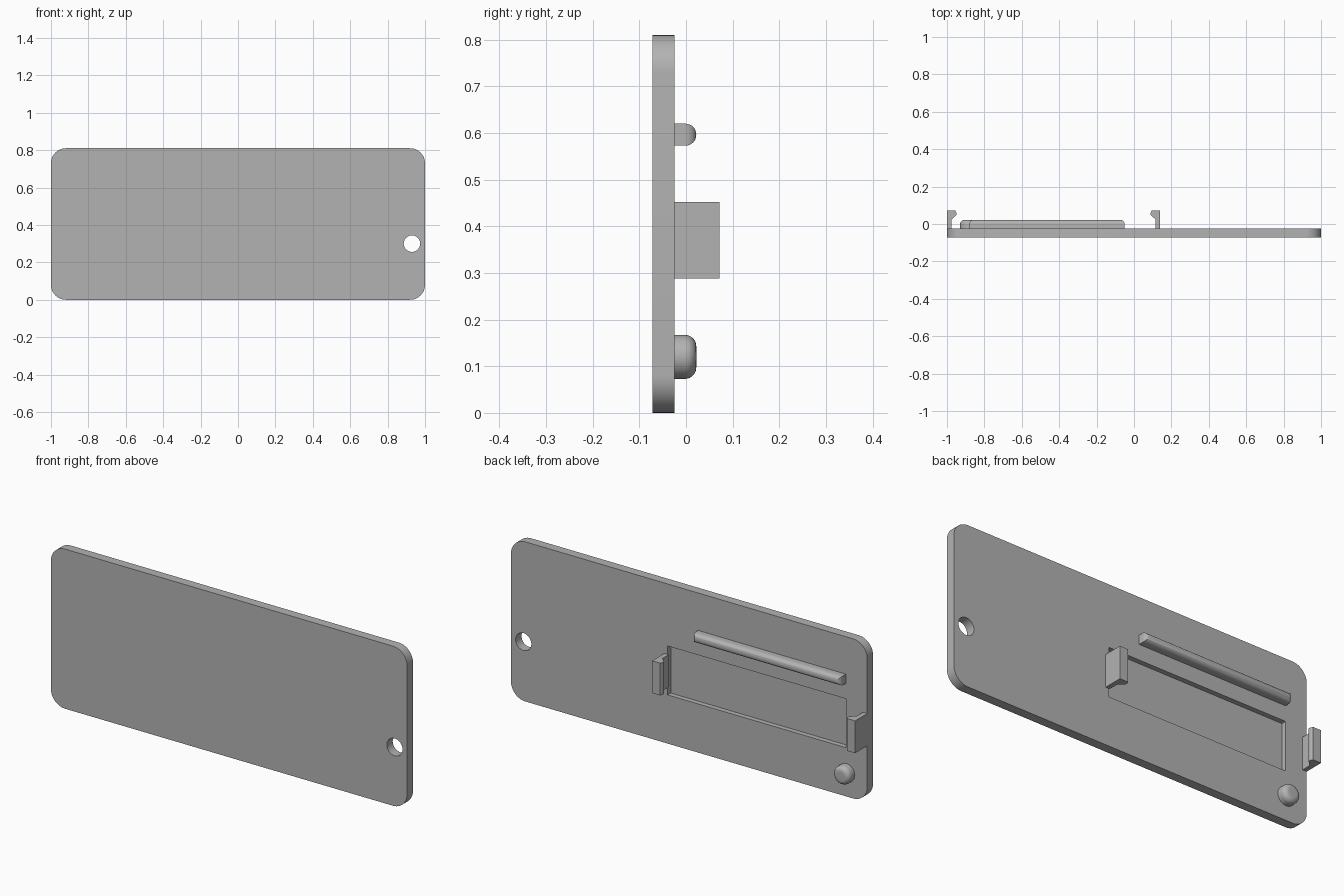
import bpy, bmesh, math
from mathutils import Vector

if "Cube" in bpy.data.objects:
    bpy.data.objects.remove(bpy.data.objects["Cube"], do_unlink=True)

FRONT, BACK = -0.072, -0.025      # plate faces along y
HEIGHT = 0.81

grey = bpy.data.materials.new("plain grey")
grey.use_nodes = True
colour = (0.45, 0.45, 0.45, 1)
grey.diffuse_color = colour
grey.node_tree.nodes["Principled BSDF"].inputs["Base Color"].default_value = colour


def prism(name, points, sweep):
    """Sweep a closed outline along a vector into a solid."""
    bm = bmesh.new()
    face = bm.faces.new([bm.verts.new(p) for p in points])
    moved = bmesh.ops.extrude_face_region(bm, geom=[face])["geom"]
    bmesh.ops.translate(bm, vec=sweep, verts=[v for v in moved if isinstance(v, bmesh.types.BMVert)])
    bmesh.ops.recalc_face_normals(bm, faces=bm.faces)
    mesh = bpy.data.meshes.new(name)
    bm.to_mesh(mesh)
    bm.free()
    obj = bpy.data.objects.new(name, mesh)
    bpy.context.collection.objects.link(obj)
    mesh.materials.append(grey)
    return obj


def rectangle(x0, x1, z0, z1, y):
    return [(x0, y, z0), (x1, y, z0), (x1, y, z1), (x0, y, z1)]


def circle(cx, cz, r, y, n=48):
    angles = [math.tau * i / n for i in range(n)]
    return [(cx + r * math.cos(a), y, cz + r * math.sin(a)) for a in angles]


def rounded_rectangle(x0, x1, z0, z1, r, y, n=12):
    points = []
    corners = [(x1 - r, z1 - r), (x0 + r, z1 - r), (x0 + r, z0 + r), (x1 - r, z0 + r)]
    for k, (cx, cz) in enumerate(corners):
        for i in range(n + 1):
            a = math.pi / 2 * (k + i / n)
            points.append((cx + r * math.cos(a), y, cz + r * math.sin(a)))
    return points


def smooth(obj, degrees=30):
    bpy.ops.object.select_all(action="DESELECT")
    obj.select_set(True)
    bpy.context.view_layer.objects.active = obj
    bpy.ops.object.shade_smooth_by_angle(angle=math.radians(degrees))


def cut(obj, cutter):
    """Subtract the cutter and remove it."""
    mod = obj.modifiers.new("cut", "BOOLEAN")
    mod.operation, mod.solver, mod.object = "DIFFERENCE", "EXACT", cutter
    bpy.context.view_layer.objects.active = obj
    bpy.ops.object.modifier_apply(modifier=mod.name)
    bpy.data.objects.remove(cutter, do_unlink=True)


def round_back_rim(obj, radius):
    """Fillet the edges around the rear face."""
    bm = bmesh.new()
    bm.from_mesh(obj.data)
    top = max(v.co.y for v in bm.verts)
    rim = [e for e in bm.edges if all(abs(v.co.y - top) < 1e-5 for v in e.verts)]
    bmesh.ops.bevel(bm, geom=rim, offset=radius, segments=8, profile=0.5, affect="EDGES")
    bm.to_mesh(obj.data)
    bm.free()


# Plate with rounded corners, a hanging hole and a shallow rear pocket
plate = prism("plate", rounded_rectangle(-1, 1, 0, HEIGHT, 0.08, FRONT), Vector((0, BACK - FRONT, 0)))
cut(plate, prism("hole_cutter", circle(0.93, 0.3, 0.044, -0.2), Vector((0, 0.4, 0))))
cut(plate, prism("pocket_cutter", rectangle(-0.88, 0.12, 0.247, 0.495, BACK - 0.025), Vector((0, 0.1, 0))))
smooth(plate)

# Rounded rail above the pocket and round knob below it
rise = Vector((0, 0.047, 0))
rail = prism("rail", rectangle(-0.88, -0.05, 0.573, 0.62, BACK), rise)
round_back_rim(rail, 0.023)
smooth(rail, 35)
knob = prism("knob", circle(-0.883, 0.12, 0.047, BACK), rise)
round_back_rim(knob, 0.024)
smooth(knob)

# Pair of hooked clips facing each other: (distance from outer face, y)
hook = [(0, BACK), (0.024, BACK), (0.024, 0.024), (0.051, 0.048),
        (0.051, 0.06), (0.045, 0.072), (0, 0.072)]
for name, outer, inward in (("right_clip", -1, 1), ("left_clip", 0.14, -1)):
    prism(name, [(outer + inward * d, y, 0.288) for d, y in hook], Vector((0, 0, 0.164)))
